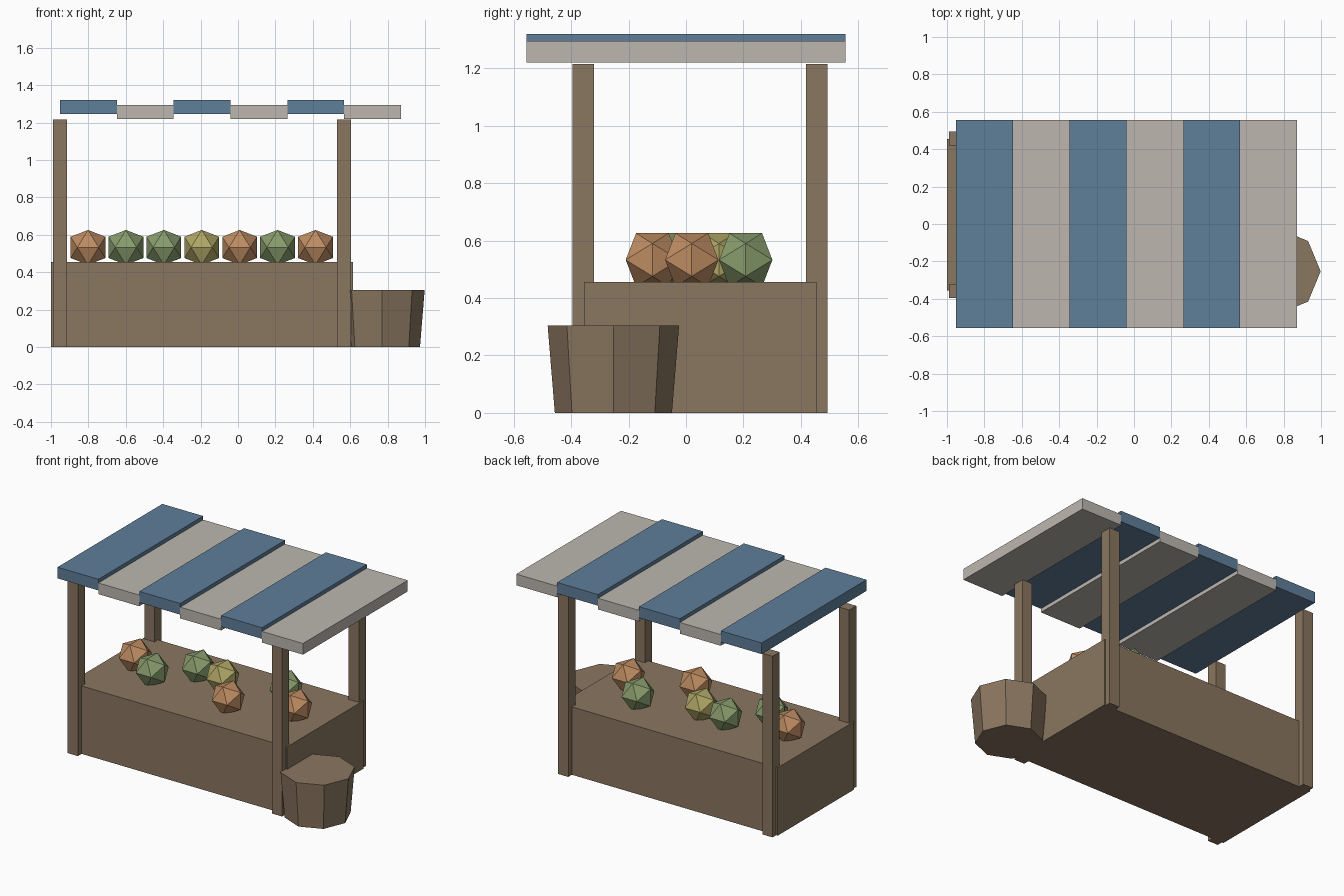
import bpy
import bmesh
from mathutils import Vector

cube = bpy.data.objects.get("Cube")
if cube:
    bpy.data.objects.remove(cube, do_unlink=True)


def material(name, *rgb):
    """Flat material from 0-255 display colour, stored as linear values."""
    linear = [((c / 255 + 0.055) / 1.055) ** 2.4 for c in rgb]
    mat = bpy.data.materials.new(name)
    mat.use_nodes = True
    mat.diffuse_color = (*linear, 1)
    bsdf = mat.node_tree.nodes["Principled BSDF"]
    bsdf.inputs["Base Color"].default_value = (*linear, 1)
    bsdf.inputs["Roughness"].default_value = 0.9
    return mat


wood = material("wood brown", 138, 118, 96)
blue = material("awning blue", 95, 126, 154)
cream = material("awning grey", 188, 183, 175)
orange = material("fruit orange", 190, 140, 98)
green = material("fruit green", 136, 156, 108)
yellow = material("fruit yellow", 176, 166, 102)


def add_object(name, bm, mat, location=(0, 0, 0)):
    bmesh.ops.recalc_face_normals(bm, faces=bm.faces)
    mesh = bpy.data.meshes.new(name)
    bm.to_mesh(mesh)
    bm.free()
    mesh.materials.append(mat)
    obj = bpy.data.objects.new(name, mesh)
    obj.location = location
    bpy.context.collection.objects.link(obj)
    return obj


def box(name, low, high, mat):
    low, high = Vector(low), Vector(high)
    bm = bmesh.new()
    bmesh.ops.create_cube(bm, size=1)
    bmesh.ops.scale(bm, vec=high - low, verts=bm.verts)
    return add_object(name, bm, mat, (low + high) / 2)


def fruit(name, location, mat, short=0.057, long=0.093):
    """Icosahedron with its top edge running front to back."""
    bm = bmesh.new()
    for s in (-short, short):
        for t in (-long, long):
            for co in ((0, s, t), (s, t, 0), (t, 0, s)):
                bm.verts.new(co)
    bmesh.ops.convex_hull(bm, input=bm.verts)
    return add_object(name, bm, mat, location)


# Counter
box("counter", (-1, -0.356, 0), (0.615, 0.455, 0.456), wood)

# Corner posts
half = 0.0375
for side, x in (("right", -0.951), ("left", 0.567)):
    for end, y in (("front", -0.358), ("back", 0.456)):
        box(f"{end}_{side}_post", (x - half, y - half, 0),
            (x + half, y + half, 1.216), wood)

# Awning slats, alternating in colour and height
slat_width = 0.304
for i in range(6):
    x = -0.952 + i * slat_width
    z = 1.22 if i % 2 else 1.245
    box(f"awning_slat_{i + 1}", (x, -0.556, z),
        (x + slat_width, 0.556, z + 0.075), cream if i % 2 else blue)

# Produce spread along the counter
produce = [(orange, 0.055), (green, -0.055), (green, 0.145), (yellow, 0.115),
           (orange, -0.117), (green, 0.208), (orange, 0.02)]
for i, (mat, y) in enumerate(produce):
    fruit(f"fruit_{i + 1}", (-0.802 + i * 0.2027, y, 0.533), mat)

# Tapered eight-sided barrel beside the counter
bm = bmesh.new()
bmesh.ops.create_cone(bm, cap_ends=True, segments=8, radius1=0.204,
                      radius2=0.229, depth=0.305)
add_object("barrel", bm, wood, (0.769, -0.253, 0.1525))
